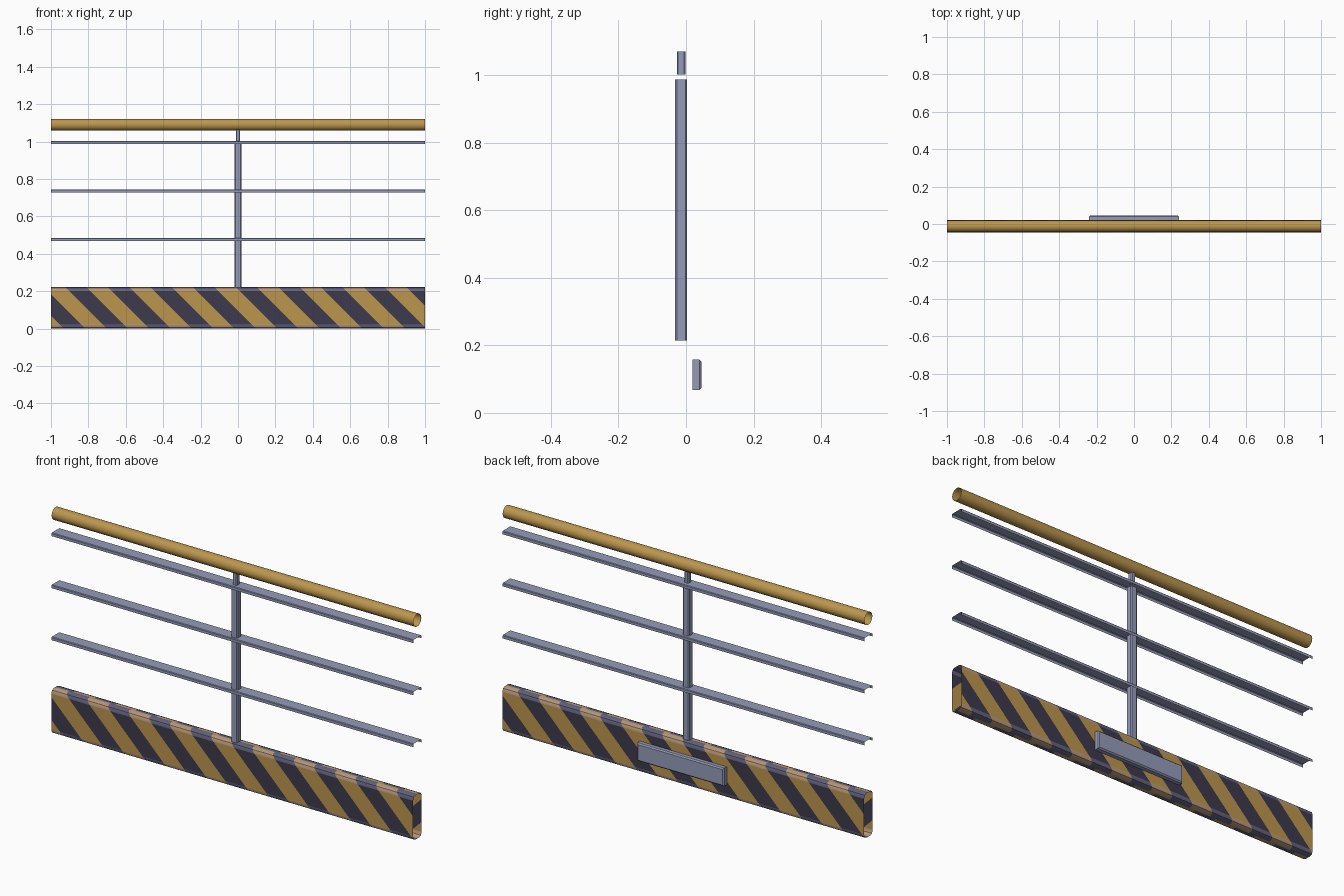
import bpy, bmesh, math
from mathutils import Vector

if "Cube" in bpy.data.objects:
    bpy.data.objects.remove(bpy.data.objects["Cube"])


def mat(name, rgb):
    m = bpy.data.materials.new(name)
    m.diffuse_color = (*rgb, 1)
    m.use_nodes = True
    m.node_tree.nodes["Principled BSDF"].inputs["Base Color"].default_value = m.diffuse_color
    return m


YELLOW = mat("safety yellow", (0.50, 0.305, 0.075))
DARK = mat("dark stripe", (0.048, 0.042, 0.072))
TAN = mat("worn tan", (0.50, 0.33, 0.20))
SLATE = mat("worn slate", (0.125, 0.125, 0.21))
METAL = mat("blue grey metal", (0.30, 0.33, 0.49))


def finish(name, bm, mats, smooth=False):
    me = bpy.data.meshes.new(name)
    bm.to_mesh(me)
    bm.free()
    for m in mats:
        me.materials.append(m)
    ob = bpy.data.objects.new(name, me)
    bpy.context.collection.objects.link(ob)
    if smooth:
        bpy.ops.object.select_all(action='DESELECT')
        ob.select_set(True)
        bpy.context.view_layer.objects.active = ob
        bpy.ops.object.shade_smooth_by_angle(angle=math.radians(35))
    return ob


def sweep(profile, x0=-1.0, x1=1.0, closed=True):
    """Open-ended shell: a (y, z) profile swept along x."""
    bm = bmesh.new()
    a = [bm.verts.new((x0, y, z)) for y, z in profile]
    b = [bm.verts.new((x1, y, z)) for y, z in profile]
    n = len(profile)
    for i in range(n if closed else n - 1):
        j = (i + 1) % n
        bm.faces.new((a[i], a[j], b[j], b[i]))
    return bm


def box(name, lo, hi, bevel, pick):
    """Box with chamfers on the edges chosen by pick(edge)."""
    bm = bmesh.new()
    bmesh.ops.create_cube(bm, size=1)
    for v in bm.verts:
        v.co = [l + (h - l) * (c + 0.5) for l, h, c in zip(lo, hi, v.co)]
    bmesh.ops.bevel(bm, geom=[e for e in bm.edges if pick(e)], offset=bevel,
                    segments=1, affect='EDGES')
    return finish(name, bm, [METAL])


MID = -0.012          # y of the rail's centre line

# handrail: open pipe
ring = [(MID + 0.031 * math.cos(t), 1.09 + 0.031 * math.sin(t))
        for t in (-2 * math.pi * i / 24 for i in range(24))]
bm = sweep(ring)
bmesh.ops.recalc_face_normals(bm, faces=bm.faces)
finish("handrail", bm, [YELLOW], True)

# three slats: channels open underneath
for i, top in enumerate((0.484, 0.744, 1.004)):
    y0, y1, c = MID - 0.032, MID + 0.032, 0.003
    prof = [(y0, top - 0.016), (y0, top - c), (y0 + c, top),
            (y1 - c, top), (y1, top - c), (y1, top - 0.016)]
    bm = sweep(prof, closed=False)
    for f in bm.faces:                      # normals away from the channel
        out = f.calc_center_median() - Vector((0, MID, top - 0.016))
        f.normal_update()
        if f.normal.dot(out) < 0:
            f.normal_flip()
    finish(f"slat_{i + 1}", bm, [METAL])


# posts with chamfered upright edges
def upright(e):
    return abs(e.verts[0].co.z - e.verts[1].co.z) > 0.01


box("post", (-0.018, -0.032, 0.215), (0.018, 0.003, 0.988), 0.005, upright)
box("handrail_stub", (-0.012, -0.027, 1.003), (0.012, -0.002, 1.07), 0.004, upright)

# mounting plate on the back, chamfered around its outer face
box("mounting_plate", (-0.24, 0.019, 0.068), (0.24, 0.046, 0.158), 0.006,
    lambda e: all(v.co.y > 0.04 for v in e.verts))

# kick board: open rounded tube with diagonal stripes
Y0, Y1, H, R = MID - 0.033, MID + 0.033, 0.222, 0.018
prof = []
for cy, cz, start in ((Y0 + R, R, 180), (Y1 - R, R, 270),
                      (Y1 - R, H - R, 0), (Y0 + R, H - R, 90)):
    for k in range(3):
        t = math.radians(start + 45 * k)
        prof.append((cy + R * math.cos(t), cz + R * math.sin(t)))
bm = sweep(prof)
bmesh.ops.recalc_face_normals(bm, faces=bm.faces)


def cut(co, no, side=0):
    faces = [f for f in bm.faces
             if side == 0 or (f.calc_center_median().y - MID) * side > 0]
    edges = {e for f in faces for e in f.edges}
    verts = {v for f in faces for v in f.verts}
    bmesh.ops.bisect_plane(bm, geom=list(verts) + list(edges) + faces,
                           plane_co=co, plane_no=no, dist=1e-6)


PERIOD, PHASE, WORN = 0.228, -0.645, (0.022, 0.200)
cut((0, MID, 0), (0, 1, 0))
for z in WORN:
    cut((0, 0, z), (0, 0, 1))
for side in (-1, 1):                        # stripes lean the same way seen from each side
    for k in range(-12, 24):
        u = PHASE + PERIOD * (k / 2 + 0.25)
        cut((-side * u, 0, 0), (-side, 0, 1), side)
for f in bm.faces:
    c = f.calc_center_median()
    u = (c.x if c.y < MID else -c.x) + c.z
    dark = abs((u - PHASE) / PERIOD - round((u - PHASE) / PERIOD)) < 0.25
    worn = not WORN[0] < c.z < WORN[1]
    f.material_index = int(dark) + 2 * int(worn)
finish("kick_board", bm, [YELLOW, DARK, TAN, SLATE], True)
